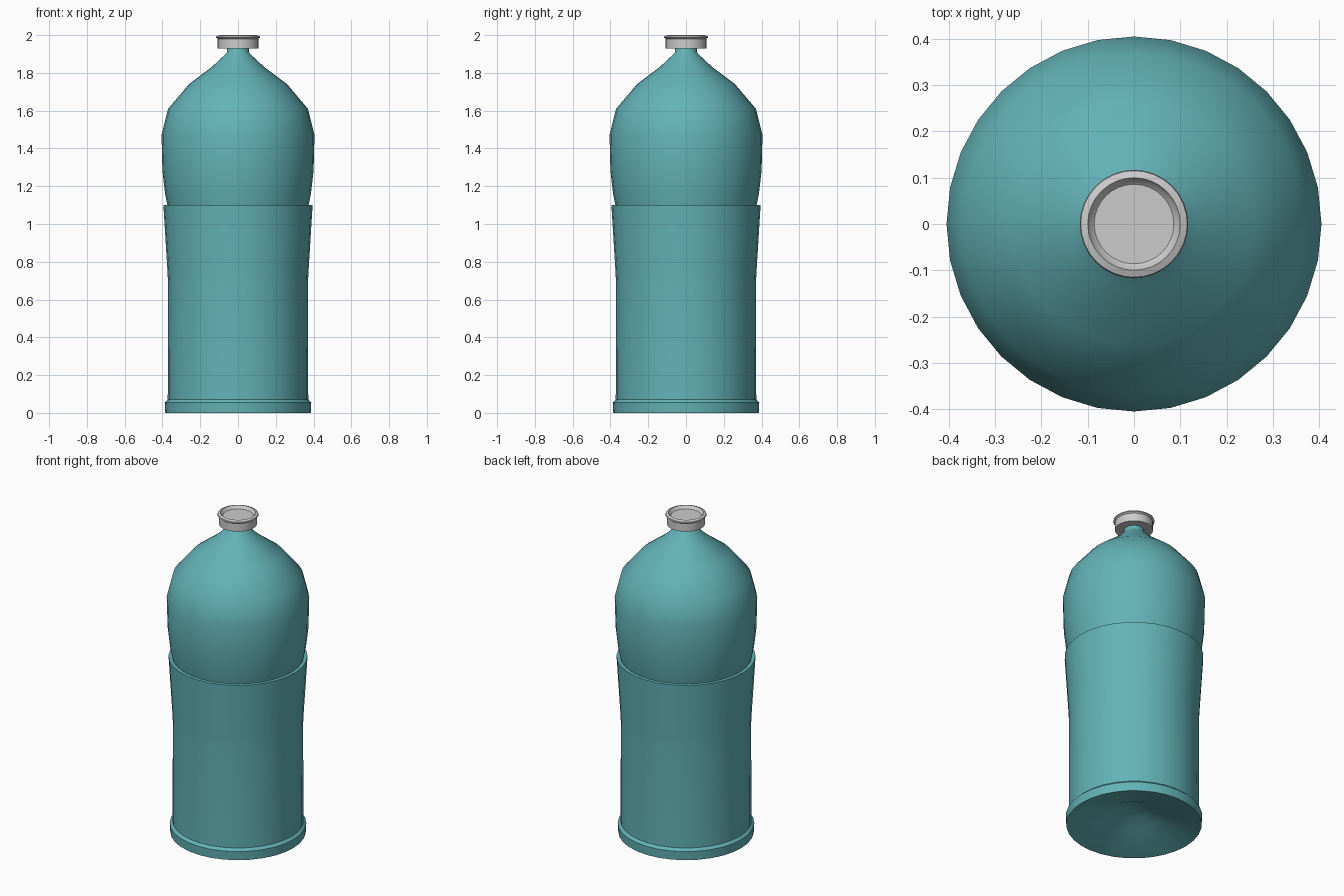
import bpy, bmesh, math

cube = bpy.data.objects.get("Cube")
if cube:
    bpy.data.objects.remove(cube, do_unlink=True)

SEGMENTS = 32


def make_material(name, color):
    mat = bpy.data.materials.new(name)
    mat.use_nodes = True
    mat.diffuse_color = color
    mat.node_tree.nodes["Principled BSDF"].inputs["Base Color"].default_value = color
    return mat


def lathe(name, profile, mat, sharp_angle):
    """Spin an (r, z) profile, listed bottom to top, around the z axis."""
    bm = bmesh.new()
    verts = [bm.verts.new((r, 0, z)) for r, z in profile]
    edges = [bm.edges.new(pair) for pair in zip(verts, verts[1:])]
    bmesh.ops.spin(bm, geom=verts + edges, cent=(0, 0, 0), axis=(0, 0, 1),
                   angle=math.tau, steps=SEGMENTS, use_merge=True)
    bmesh.ops.remove_doubles(bm, verts=bm.verts, dist=0.0005)
    bmesh.ops.recalc_face_normals(bm, faces=bm.faces)
    mesh = bpy.data.meshes.new(name)
    bm.to_mesh(mesh)
    bm.free()
    mesh.materials.append(mat)
    obj = bpy.data.objects.new(name, mesh)
    bpy.context.collection.objects.link(obj)
    bpy.ops.object.select_all(action="DESELECT")
    obj.select_set(True)
    bpy.context.view_layer.objects.active = obj
    bpy.ops.object.shade_smooth_by_angle(angle=math.radians(sharp_angle))
    return obj


teal = make_material("teal glass", (0.125, 0.45, 0.475, 1))
grey = make_material("light grey metal", (0.6, 0.6, 0.6, 1))

# Bottle: hollowed base, foot ring, sleeve with lip, rounded shoulder and neck
lathe("bottle_body", [
    (0, 0.1), (0.08, 0.095), (0.153, 0.06), (0.385, 0),
    (0.388, 0.055), (0.372, 0.07),
    (0.37, 0.68), (0.374, 0.76), (0.395, 1.1),
    (0.374, 1.1), (0.386, 1.16), (0.4, 1.28), (0.405, 1.47),
    (0.37, 1.61), (0.26, 1.74), (0.14, 1.83), (0.065, 1.9),
    (0.057, 1.91), (0.057, 1.95), (0, 1.95),
], teal, 40)

# Cap: skirt, flared lip and recessed top
lathe("bottle_cap", [
    (0, 1.93), (0.108, 1.93), (0.108, 1.98), (0.117, 1.987),
    (0.115, 1.994), (0.1, 2.0), (0.095, 1.99), (0.086, 1.982), (0, 1.982),
], grey, 35)
